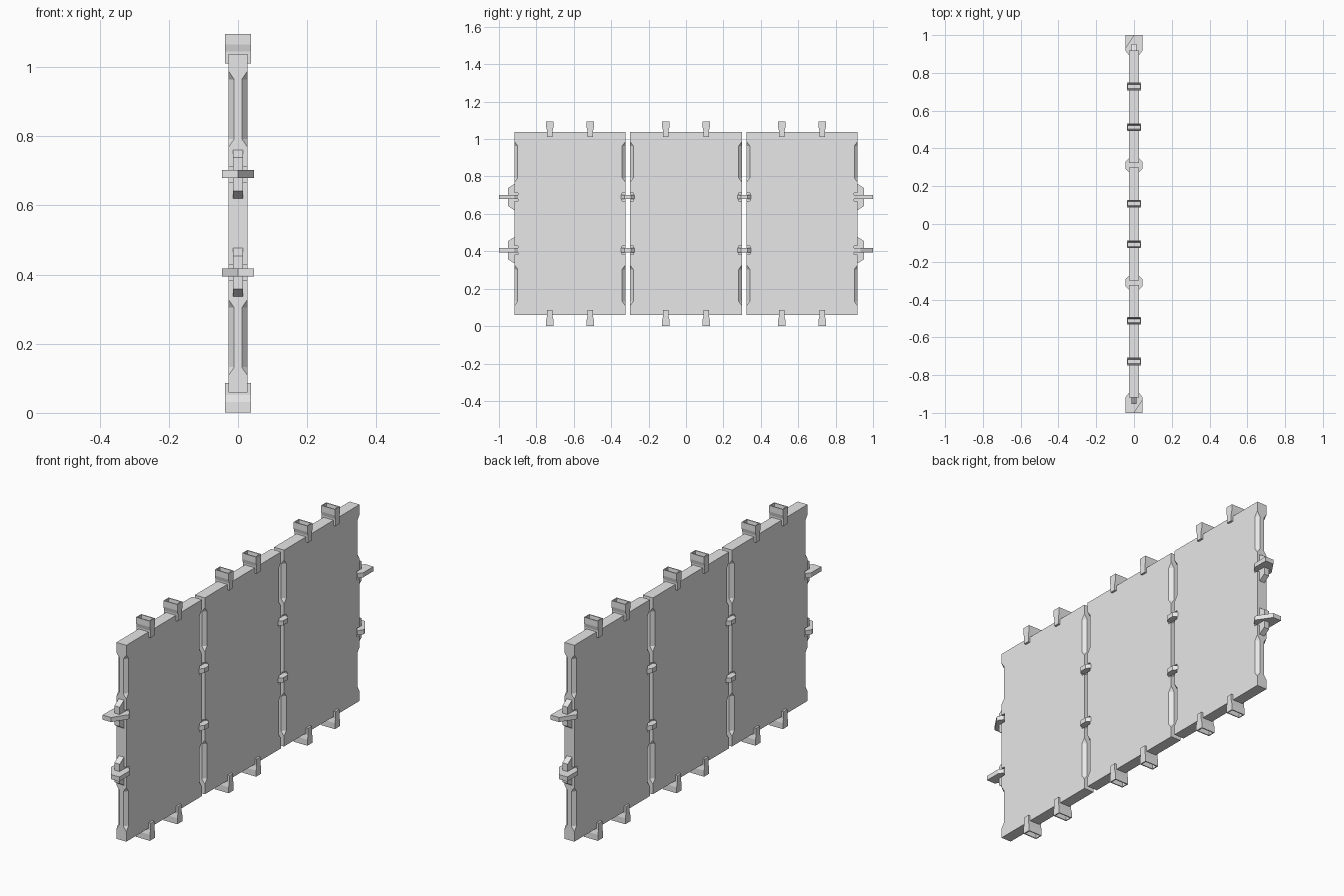
import bpy, bmesh
from mathutils import Vector

if "Cube" in bpy.data.objects:
    bpy.data.objects.remove(bpy.data.objects["Cube"], do_unlink=True)

grey = bpy.data.materials.new("plain_grey")
grey.use_nodes = True
COLOUR = (0.8, 0.8, 0.8, 1)
grey.diffuse_color = COLOUR
grey.node_tree.nodes["Principled BSDF"].inputs["Base Color"].default_value = COLOUR

HALF = 0.0275           # panel half thickness
BOTTOM, TOP = 0.059, 1.037
MID = (BOTTOM + TOP) / 2
HOOK_Z = (0.406, 0.69)


def finish(name, bm):
    bmesh.ops.remove_doubles(bm, verts=bm.verts, dist=0.0001)
    bmesh.ops.recalc_face_normals(bm, faces=bm.faces)
    mesh = bpy.data.meshes.new(name)
    bm.to_mesh(mesh)
    bm.free()
    mesh.materials.append(grey)
    obj = bpy.data.objects.new(name, mesh)
    bpy.context.collection.objects.link(obj)
    return obj


def poly(bm, points):
    return bm.faces.new([bm.verts.new(p) for p in points])


def prism(name, points, offset):
    """Extrude one flat outline along an offset vector."""
    bm = bmesh.new()
    face = poly(bm, points)
    out = bmesh.ops.extrude_face_region(bm, geom=[face])
    moved = [v for v in out["geom"] if isinstance(v, bmesh.types.BMVert)]
    bmesh.ops.translate(bm, verts=moved, vec=Vector(offset))
    return finish(name, bm)


def add_box(bm, low, high):
    cube = bmesh.ops.create_cube(bm, size=1)["verts"]
    low, high = Vector(low), Vector(high)
    bmesh.ops.scale(bm, verts=cube, vec=high - low)
    bmesh.ops.translate(bm, verts=cube, vec=(low + high) / 2)


# Tapered chamfers along the panel edges: start and end heights
CHAMFERS = ((0.108, 0.328), (0.768, 0.988))
RUN, DEEP_Y, DEEP_X = 0.024, 0.018, 0.0165


def edge_line(x, y, dx, dy):
    """Corner line going up, stepping aside at each chamfer."""
    pts = [(x, y, BOTTOM)]
    for lo, hi in CHAMFERS:
        pts += [(x, y, lo), (x + dx, y + dy, lo + RUN),
                (x + dx, y + dy, hi - RUN), (x, y, hi)]
    return pts + [(x, y, TOP)]


def panel(name, y0, y1):
    bm = bmesh.new()
    yc = (y0 + y1) / 2
    for x in (-HALF, HALF):
        poly(bm, edge_line(x, y0, 0, DEEP_Y) + edge_line(x, y1, 0, -DEEP_Y)[::-1])
    for y in (y0, y1):
        poly(bm, edge_line(-HALF, y, DEEP_X, 0) + edge_line(HALF, y, -DEEP_X, 0)[::-1])
        inward = DEEP_Y if y < yc else -DEEP_Y
        for x in (-HALF, HALF):
            a = edge_line(x, y, 0, inward)
            b = edge_line(x, y, DEEP_X if x < 0 else -DEEP_X, 0)
            for i in (1, 5):
                poly(bm, [a[i], a[i + 1], b[i + 1]])
                poly(bm, [a[i + 1], a[i + 2], b[i + 2], b[i + 1]])
                poly(bm, [a[i + 2], a[i + 3], b[i + 2]])
    for z in (BOTTOM, TOP):
        poly(bm, [(-HALF, y0, z), (HALF, y0, z), (HALF, y1, z), (-HALF, y1, z)])
    return finish(name, bm)


panels = [panel("end_panel_front", -0.918, -0.323),
          panel("middle_panel", -0.3, 0.3),
          panel("end_panel_back", 0.323, 0.918)]

# Slots around the connectors
bm = bmesh.new()
for y in (-0.918, -0.3115, 0.3115, 0.918):
    reach = 0.03 if abs(y) < 0.5 else 0.02
    for z in HOOK_Z:
        for x0, x1 in ((-0.05, -0.015), (0.015, 0.05)):
            add_box(bm, (x0, y - reach, z - 0.022), (x1, y + reach, z + 0.022))
cutter = finish("slot_cutter", bm)
cutter.hide_render = True
cutter.hide_viewport = True
cutter.display_type = 'WIRE'
for p in panels:
    mod = p.modifiers.new("slots", 'BOOLEAN')
    mod.operation = 'DIFFERENCE'
    mod.solver = 'EXACT'
    mod.object = cutter


# Sockets on the top and bottom edges: open tapered boxes
def socket(name, y, up):
    def ring(hx, hy, z):
        z = z if up else 2 * MID - z
        return [(sx * hx, y + sy * hy, z)
                for sx, sy in ((-1, -1), (1, -1), (1, 1), (-1, 1))]
    wall = 0.005
    rings = [ring(0.038, 0.015, 1.01), ring(0.038, 0.015, 1.045),
             ring(0.038, 0.02, 1.065), ring(0.038, 0.02, 1.095),
             ring(0.038 - wall, 0.02 - wall, 1.095),
             ring(0.038 - wall, 0.015 - wall, 1.038)]
    bm = bmesh.new()
    for a, b in zip(rings, rings[1:]):
        for i in range(4):
            j = (i + 1) % 4
            poly(bm, [a[i], a[j], b[j], b[i]])
    poly(bm, rings[0])
    poly(bm, rings[-1])
    finish(name, bm)


for i, y in enumerate((-0.728, -0.512, -0.108, 0.108, 0.512, 0.728)):
    socket(f"top_socket_{i + 1}", y, True)
    socket(f"bottom_socket_{i + 1}", y, False)

# Connectors, one pair per height
THICK = 0.023
for level, z in zip(("lower", "upper"), HOOK_Z):
    base = z - THICK / 2
    for side, s in (("front", -1), ("back", 1)):
        # Eight-sided joint between neighbouring panels
        outline = [(0.045, -0.018), (0.045, 0.018), (0.026, 0.038), (-0.026, 0.038),
                   (-0.045, 0.018), (-0.045, -0.018), (-0.026, -0.038), (0.026, -0.038)]
        prism(f"{level}_{side}_joint",
              [(x, y + s * 0.3115, base) for x, y in outline], (0, 0, THICK))
        # End hook with one slanted half
        flip = -s if level == "upper" else s
        outline = [(0, 1), (-0.046, 1), (-0.046, 0.92), (-0.03, 0.897),
                   (0.03, 0.897), (0.046, 0.92), (0.046, 0.932)]
        prism(f"{level}_{side}_hook",
              [(flip * x, s * y, base) for x, y in outline], (0, 0, THICK))
        # Tapered bracket carrying the hook
        outline = [(0.9, -0.07), (0.918, -0.07), (0.952, -0.048),
                   (0.952, 0.048), (0.918, 0.07), (0.9, 0.07)]
        prism(f"{level}_{side}_bracket",
              [(-0.0145, s * y, z + h) for y, h in outline], (0.029, 0, 0))
